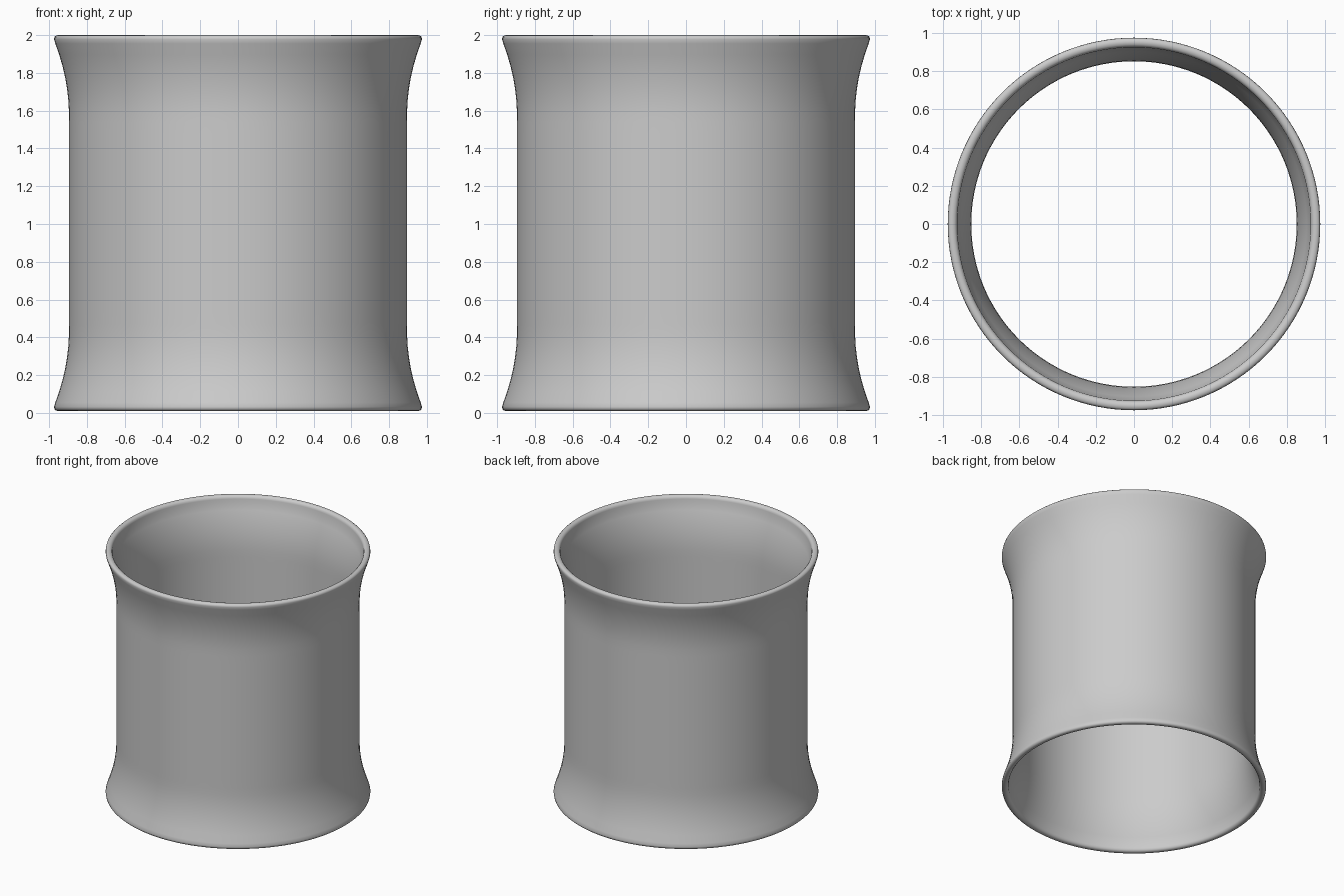
import bpy, bmesh, math

if "Cube" in bpy.data.objects:
    bpy.data.objects.remove(bpy.data.objects["Cube"])

SEGMENTS = 128
Z_LOW, Z_HIGH = 0.01, 2.0
MID = (Z_LOW + Z_HIGH) / 2


def flare(z):
    # Straight middle that curves outward towards both rims
    return 0.5 * max(0.0, abs(z - MID) - 0.57) ** 2


def wall(radius, z):
    return (radius + flare(z), z)


# Closed wall cross-section: outer wall up, rounded rim, inner wall down, rounded rim
steps = 32
heights = [Z_LOW + 0.045 + (Z_HIGH - Z_LOW - 0.09) * i / steps for i in range(steps + 1)]
rim = [(0.974, 0.022), (0.972, 0.010), (0.963, 0.002), (0.950, 0.0),
       (0.937, 0.003), (0.928, 0.012), (0.924, 0.025)]
profile = [wall(0.895, z) for z in heights]
profile += [(r, Z_HIGH - d) for r, d in rim]
profile += [wall(0.851, z) for z in reversed(heights)]
profile += [(r, Z_LOW + d) for r, d in reversed(rim)]

# Lathe the cross-section around the vertical axis
bm = bmesh.new()
rings = []
for i in range(SEGMENTS):
    a = 2 * math.pi * i / SEGMENTS
    rings.append([bm.verts.new((r * math.cos(a), r * math.sin(a), z)) for r, z in profile])
n = len(profile)
for i in range(SEGMENTS):
    a, b = rings[i], rings[(i + 1) % SEGMENTS]
    for j in range(n):
        k = (j + 1) % n
        face = bm.faces.new((a[j], b[j], b[k], a[k]))
        face.smooth = True
bmesh.ops.recalc_face_normals(bm, faces=bm.faces)

mesh = bpy.data.meshes.new("flared_tube")
bm.to_mesh(mesh)
bm.free()
tube = bpy.data.objects.new("flared_tube", mesh)
bpy.context.collection.objects.link(tube)
